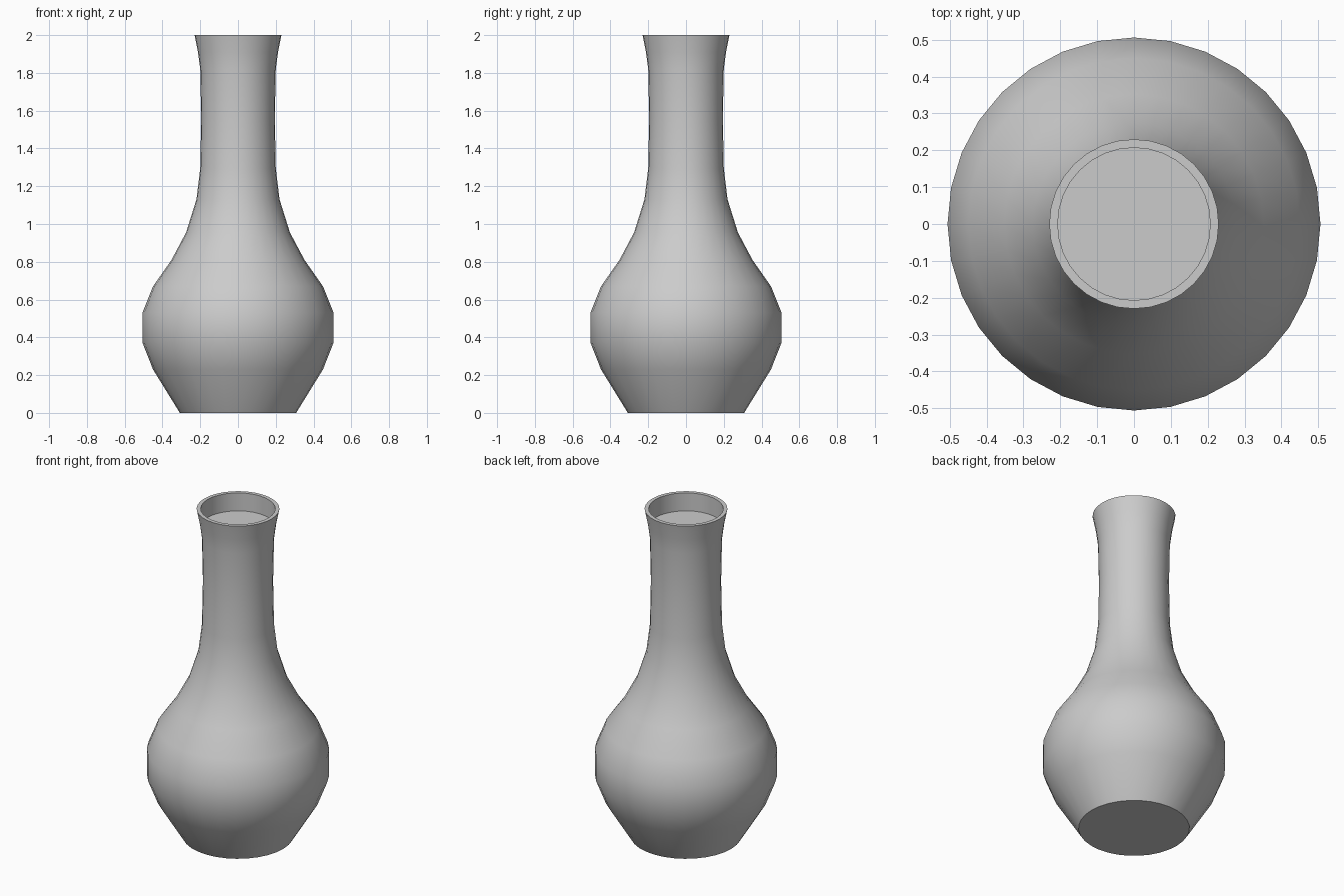
import bpy, bmesh, math

if "Cube" in bpy.data.objects:
    bpy.data.objects.remove(bpy.data.objects["Cube"])

SIDES = 32

# Half profile (radius, height): foot, belly, shoulder, neck, lip, rim, recess
profile = [
    (0.308, 0.0), (0.45, 0.23), (0.506, 0.372), (0.506, 0.53),
    (0.45, 0.67), (0.352, 0.81), (0.275, 0.955), (0.22, 1.13),
    (0.20, 1.295), (0.195, 1.56), (0.20, 1.82), (0.212, 1.91), (0.23, 2.0),
    (0.207, 2.0), (0.207, 1.89),
]

# Vase body: stacked rings, closed at the foot and at the recessed floor
bm = bmesh.new()
rings = []
for r, z in profile:
    rings.append([bm.verts.new((r * math.cos(2 * math.pi * i / SIDES),
                                r * math.sin(2 * math.pi * i / SIDES), z))
                  for i in range(SIDES)])
for low, high in zip(rings, rings[1:]):
    for i in range(SIDES):
        j = (i + 1) % SIDES
        bm.faces.new((low[i], low[j], high[j], high[i]))
bm.faces.new(rings[0][::-1])
bm.faces.new(rings[-1])
bmesh.ops.recalc_face_normals(bm, faces=bm.faces[:])

mesh = bpy.data.meshes.new("vase")
bm.to_mesh(mesh)
bm.free()
vase = bpy.data.objects.new("vase", mesh)
bpy.context.collection.objects.link(vase)

# Smooth sides, crisp rim and foot
bpy.context.view_layer.objects.active = vase
vase.select_set(True)
bpy.ops.object.shade_smooth_by_angle(angle=math.radians(40))
